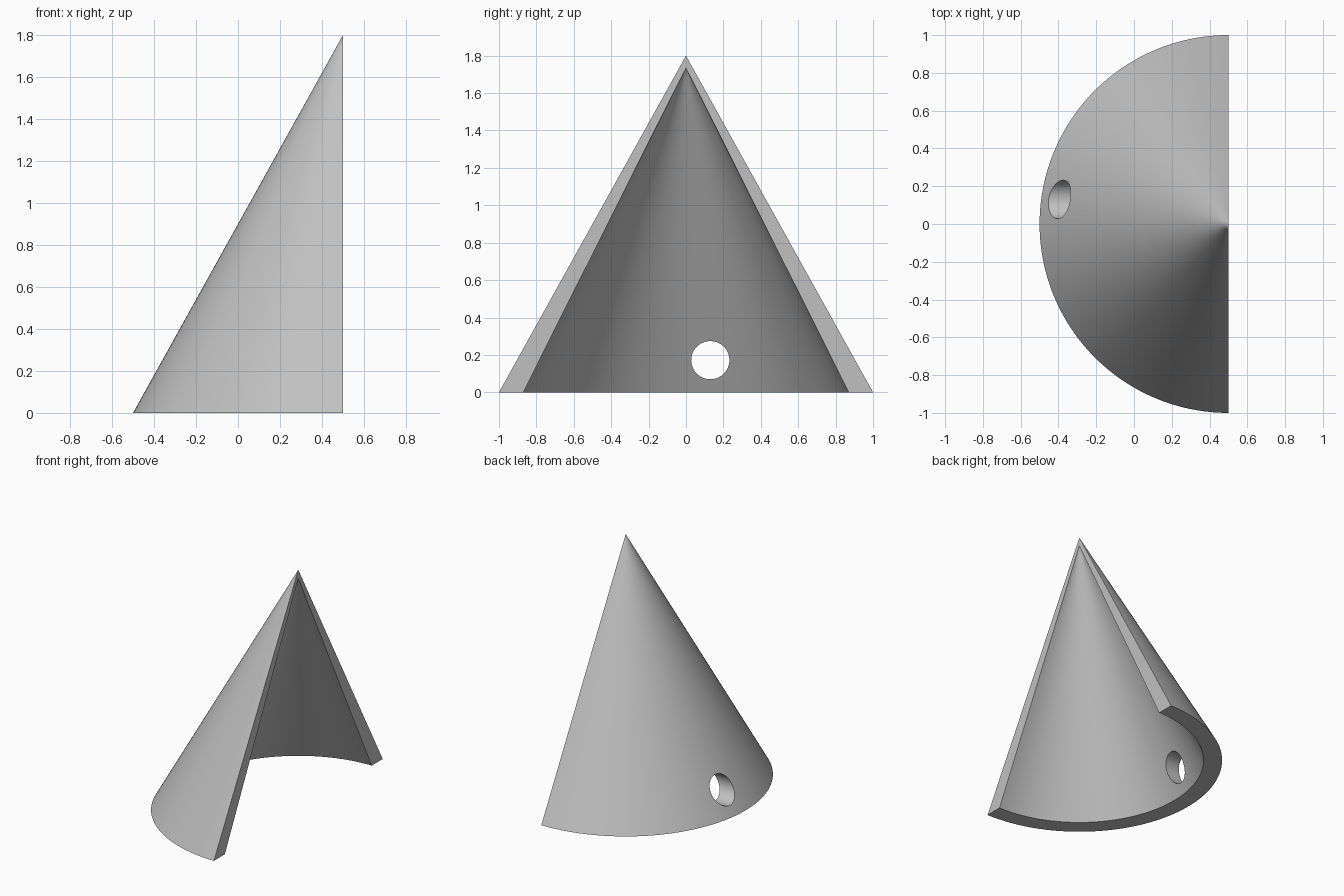
import bpy, bmesh, math

cube = bpy.data.objects.get("Cube")
if cube:
    bpy.data.objects.remove(cube, do_unlink=True)

SEGMENTS = 96
LEVELS = (0, 0.5, 0.97)      # rings as fractions of the height
AXIS_X = 0.5

grey = bpy.data.materials.new("light grey")
grey.use_nodes = True
colour = (0.53, 0.53, 0.53, 1)
grey.diffuse_color = colour
grey.node_tree.nodes["Principled BSDF"].inputs["Base Color"].default_value = colour


def half_cone(bm, radius, height):
    """Half cone surface open towards +x; returns its rings and its tip."""
    rings = []
    for t in LEVELS:
        ring = []
        for i in range(SEGMENTS + 1):
            a = math.pi * (0.5 + i / SEGMENTS)
            r = radius * (1 - t)
            x = 0 if i in (0, SEGMENTS) else r * math.cos(a)
            ring.append(bm.verts.new((AXIS_X + x, r * math.sin(a), height * t)))
        rings.append(ring)
    tip = bm.verts.new((AXIS_X, 0, height))
    for low, high in zip(rings, rings[1:]):
        for i in range(SEGMENTS):
            bm.faces.new((low[i], low[i + 1], high[i + 1], high[i]))
    for i in range(SEGMENTS):
        bm.faces.new((rings[-1][i], rings[-1][i + 1], tip))
    return rings, tip


# Shell: outer and inner half cones joined by the base rim and the cut sides
bm = bmesh.new()
outer, outer_tip = half_cone(bm, 1.0, 1.8)
inner, inner_tip = half_cone(bm, 0.87, 1.735)
for i in range(SEGMENTS):
    bm.faces.new((outer[0][i], outer[0][i + 1], inner[0][i + 1], inner[0][i]))
for end in (0, -1):
    out_line = [ring[end] for ring in outer] + [outer_tip]
    in_line = [ring[end] for ring in inner] + [inner_tip]
    for k in range(len(LEVELS)):
        bm.faces.new((out_line[k], out_line[k + 1], in_line[k + 1], in_line[k]))
bmesh.ops.recalc_face_normals(bm, faces=bm.faces)
mesh = bpy.data.meshes.new("half_cone_shell")
bm.to_mesh(mesh)
bm.free()
mesh.materials.append(grey)
shell = bpy.data.objects.new("half_cone_shell", mesh)
bpy.context.collection.objects.link(shell)

# Round hole straight through the wall near the base
bpy.ops.mesh.primitive_cylinder_add(vertices=64, radius=0.102, depth=0.8,
                                    location=(-0.4, 0.13, 0.172),
                                    rotation=(0, math.pi / 2, 0))
cutter = bpy.context.object
cutter.name = "hole_cutter"
cutter.hide_render = True
cutter.data.materials.append(grey)

bpy.ops.object.select_all(action="DESELECT")
shell.select_set(True)
bpy.context.view_layer.objects.active = shell
cut = shell.modifiers.new("hole", "BOOLEAN")
cut.operation = "DIFFERENCE"
cut.solver = "EXACT"
cut.object = cutter
bpy.ops.object.modifier_apply(modifier=cut.name)
bpy.data.objects.remove(cutter, do_unlink=True)
bpy.ops.object.shade_smooth_by_angle(angle=math.radians(30))
